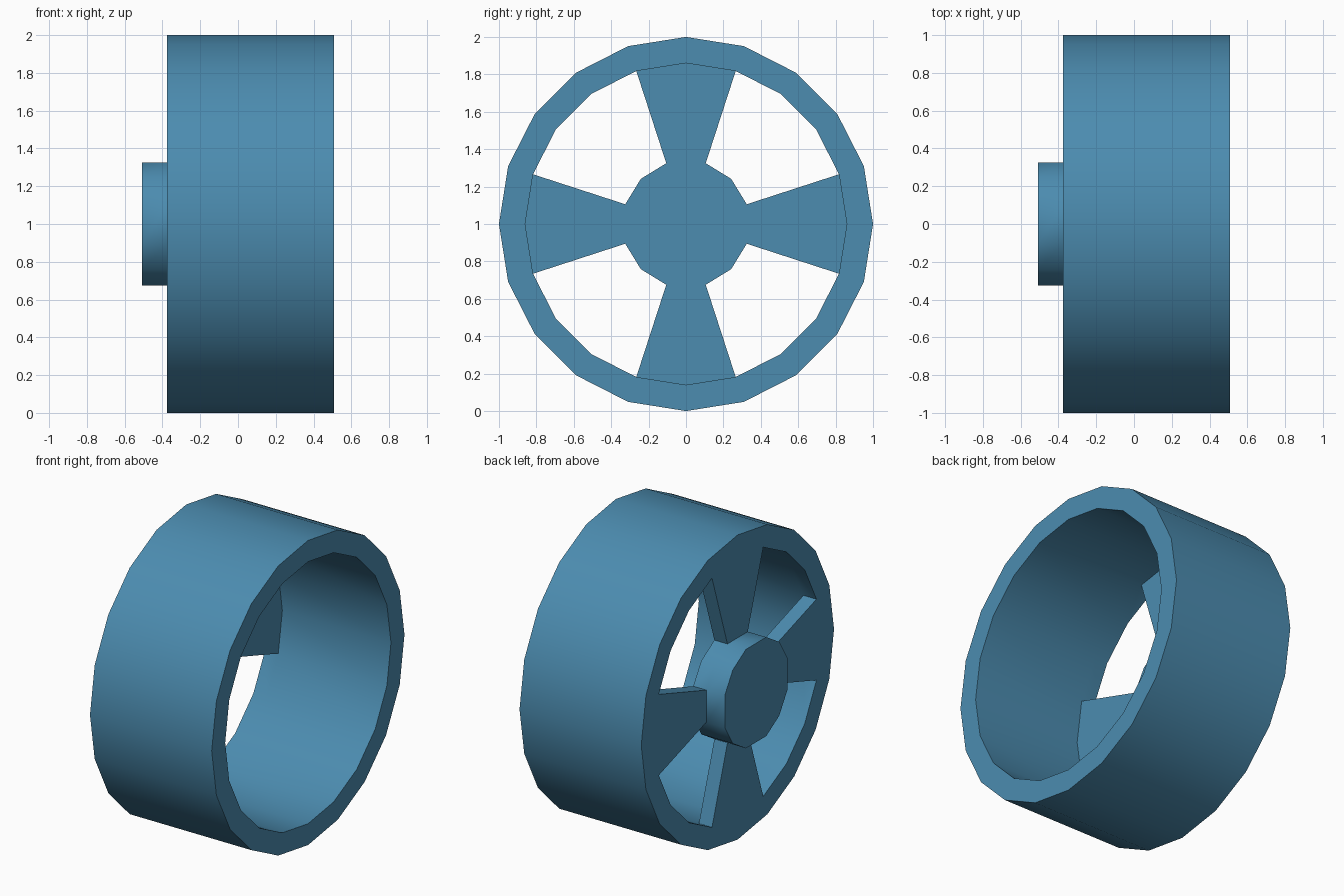
import bpy, bmesh, math

if "Cube" in bpy.data.objects:
    bpy.data.objects.remove(bpy.data.objects["Cube"])

# Main dimensions: the axle runs along x at height 1
X_CAP, X_BACK, X_WEB, X_FRONT = -0.509, -0.375, -0.28, 0.509
R_OUT, R_IN, R_HUB = 1.0, 0.86, 0.3415
RIM_STEP = 18
SPOKES = (0, 90, 180, 270)
HUB = [s + d for s in SPOKES for d in (-18, 18, 45)]   # 12-sided hub angles

bm = bmesh.new()


def pt(x, r, deg):
    a = math.radians(deg)
    return (x, r * math.sin(a), 1 + r * math.cos(a))


def face(*points):
    return bm.faces.new([bm.verts.new(pt(*p)) for p in points])


def wall(x0, r0, x1, r1, a, b):
    face((x0, r0, a), (x1, r1, a), (x1, r1, b), (x0, r0, b))


# Rim: outer tread, two flat side rings and the inner wall
for a in range(0, 360, RIM_STEP):
    b = a + RIM_STEP
    wall(X_BACK, R_OUT, X_FRONT, R_OUT, a, b)
    wall(X_BACK, R_IN, X_BACK, R_OUT, a, b)
    wall(X_FRONT, R_IN, X_FRONT, R_OUT, a, b)
    wall(X_WEB, R_IN, X_FRONT, R_IN, a, b)
    if 18 <= a % 90 < 72:                  # wall inside the openings
        wall(X_BACK, R_IN, X_WEB, R_IN, a, b)

# Spokes: tapered plates joining hub and rim
for s in SPOKES:
    for x in (X_BACK, X_WEB):
        face((x, R_HUB, s - 18), (x, R_IN, s - 18), (x, R_IN, s),
             (x, R_IN, s + 18), (x, R_HUB, s + 18))
    for a in (s - 18, s + 18):
        face((X_BACK, R_HUB, a), (X_BACK, R_IN, a),
             (X_WEB, R_IN, a), (X_WEB, R_HUB, a))

# Hub: protruding cap, plus the web sides between the spokes
for i, a in enumerate(HUB):
    b = HUB[(i + 1) % len(HUB)]
    wall(X_CAP, R_HUB, X_BACK, R_HUB, a, b)
    if i % 3:
        wall(X_BACK, R_HUB, X_WEB, R_HUB, a, b)
for x in (X_CAP, X_WEB):
    face(*[(x, R_HUB, a) for a in HUB])

bmesh.ops.remove_doubles(bm, verts=bm.verts[:], dist=0.0005)
bmesh.ops.recalc_face_normals(bm, faces=bm.faces[:])

mesh = bpy.data.meshes.new("wheel")
bm.to_mesh(mesh)
bm.free()
wheel = bpy.data.objects.new("wheel", mesh)
bpy.context.collection.objects.link(wheel)

# Single blue colour
blue = bpy.data.materials.new("steel blue")
blue.diffuse_color = (0.072, 0.263, 0.434, 1)
blue.use_nodes = True
blue.node_tree.nodes["Principled BSDF"].inputs["Base Color"].default_value = blue.diffuse_color
mesh.materials.append(blue)

# Smooth round walls, sharp corners
bpy.context.view_layer.objects.active = wheel
wheel.select_set(True)
bpy.ops.object.shade_smooth_by_angle(angle=math.radians(40))
